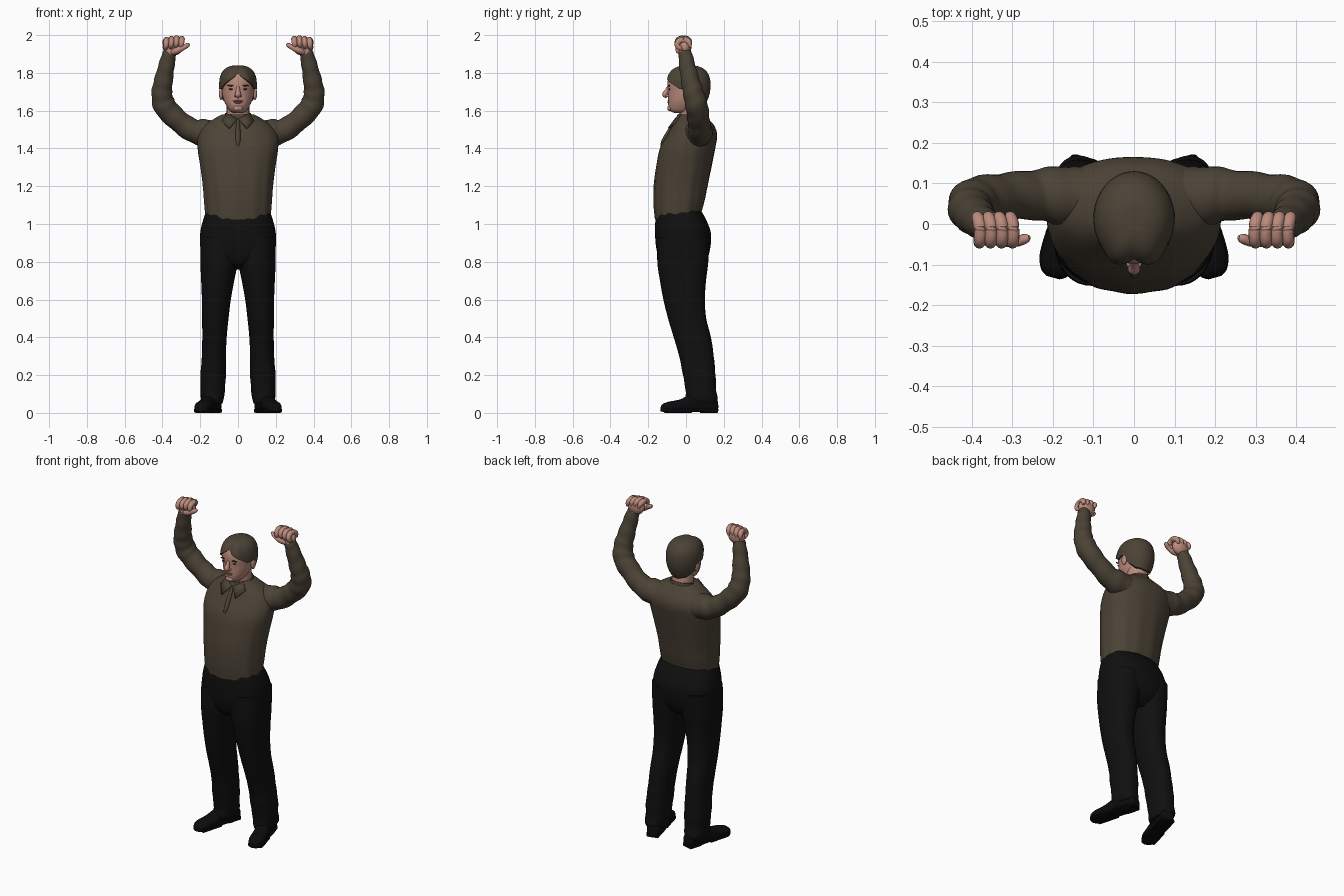
import bpy, bmesh, math
from mathutils import Vector

if "Cube" in bpy.data.objects:
    bpy.data.objects.remove(bpy.data.objects["Cube"])


def material(name, *rgb):
    m = bpy.data.materials.new(name)
    m.use_nodes = True
    m.diffuse_color = (*rgb, 1)
    m.node_tree.nodes["Principled BSDF"].inputs["Base Color"].default_value = (*rgb, 1)
    return m


BROWN = material("olive brown", 0.072, 0.056, 0.037)
SKIN = material("skin", 0.50, 0.26, 0.205)
BLACK = material("trouser black", 0.005, 0.005, 0.005)
SHOE = material("shoe black", 0.0035, 0.0035, 0.0035)
LIP = material("lip", 0.36, 0.14, 0.115)
DARK = material("eye dark", 0.05, 0.03, 0.022)


def smooth_path(rows, steps=5):
    """Catmull-Rom interpolation through rows of numbers."""
    out = []
    for i in range(len(rows) - 1):
        p = [rows[max(i - 1, 0)], rows[i], rows[i + 1], rows[min(i + 2, len(rows) - 1)]]
        for k in range(steps):
            t = k / steps
            out.append([b + 0.5 * t * (c - a + t * (2*a - 5*b + 4*c - d + t * (3*(b - c) + d - a)))
                        for a, b, c, d in zip(*p)])
    return out + [list(rows[-1])]


def skin_rings(name, rings, mat, side=1):
    """Join rings of points into a closed smooth object."""
    bm = bmesh.new()
    rows = [[bm.verts.new((p[0] * side, p[1], p[2])) for p in r] for r in rings]
    n = len(rows[0])
    for a, b in zip(rows, rows[1:]):
        for i in range(n):
            bm.faces.new((a[i], a[(i + 1) % n], b[(i + 1) % n], b[i]))
    bm.faces.new(rows[0])
    bm.faces.new(rows[-1])
    return finish(name, bm, mat)


def finish(name, bm, mat):
    bmesh.ops.recalc_face_normals(bm, faces=bm.faces)
    me = bpy.data.meshes.new(name)
    bm.to_mesh(me)
    bm.free()
    ob = bpy.data.objects.new(name, me)
    bpy.context.collection.objects.link(ob)
    me.materials.append(mat)
    bpy.ops.object.select_all(action="DESELECT")
    ob.select_set(True)
    bpy.context.view_layer.objects.active = ob
    bpy.ops.object.shade_smooth_by_angle(angle=math.radians(50))
    return ob


def power(c, e):
    return math.copysign(abs(c) ** (2 / e), c)


def loft(name, rows, mat, side=1, e=2.0, n=40, place=None, fold=None):
    """Stack superellipses given as (height, x0, x1, y0, y1)."""
    rings = []
    for z, x0, x1, y0, y1 in smooth_path(rows):
        ring = []
        for i in range(n):
            a = math.tau * i / n
            k = 1 + (fold(a, z) if fold else 0)
            p = Vector(((x0 + x1) / 2 + k * (x1 - x0) / 2 * power(math.cos(a), e),
                        (y0 + y1) / 2 + k * (y1 - y0) / 2 * power(math.sin(a), e), z))
            ring.append(place(p) if place else p)
        rings.append(ring)
    return skin_rings(name, rings, mat, side)


def tube(name, rows, mat, side=1, n=20, fold=None):
    """Sweep a circle along (x, y, z, radius) rows."""
    pts = smooth_path(rows)
    rings = []
    for i, (x, y, z, r) in enumerate(pts):
        d = Vector(pts[min(i + 1, len(pts) - 1)][:3]) - Vector(pts[max(i - 1, 0)][:3])
        u = d.cross(Vector((0, 1, 0.01))).normalized()
        v = d.cross(u).normalized()
        ring = []
        for j in range(n):
            a = math.tau * j / n
            k = r * (1 + (fold(a, i) if fold else 0))
            ring.append(Vector((x, y, z)) + k * (u * math.cos(a) + v * math.sin(a)))
        rings.append(ring)
    return skin_rings(name, rings, mat, side)


def blob(name, centre, radii, mat, side=1):
    bm = bmesh.new()
    bmesh.ops.create_uvsphere(bm, u_segments=20, v_segments=12, radius=1)
    for v in bm.verts:
        v.co = [(c + r * q) * s for c, r, q, s in zip(centre, radii, v.co, (side, 1, 1))]
    return finish(name, bm, mat)


# Shirt body with soft vertical folds and a hem that rises to the back
def hem(p):
    fade = max(0, min(1, (1.2 - p.z) / 0.16))
    p.z += fade * 0.18 * (p.y + 0.13)
    return p


def shirt_fold(a, z):
    return 0.011 * math.sin(13 * a + 3 * z) * max(0, min(1, (1.5 - z) / 0.3))


def sym(z, w, y0, y1):
    return (z, -w, w, y0, y1)


loft("shirt_body", [sym(1.03, .172, -.163, .085), sym(1.1, .178, -.17, .1), sym(1.2, .185, -.17, .115),
                    sym(1.3, .198, -.158, .135), sym(1.4, .213, -.138, .155), sym(1.47, .21, -.1, .165),
                    sym(1.52, .18, -.072, .15), sym(1.555, .13, -.055, .12), sym(1.58, .085, -.045, .1)],
     BROWN, e=2.2, n=72, place=hem, fold=shirt_fold)

# Collar band, lower at the throat, with two pointed flaps and a placket
loft("collar_band", [sym(1.535, .088, -.052, .11), sym(1.56, .078, -.045, .102), sym(1.583, .07, -.036, .096)],
     BROWN, place=lambda p: Vector((p.x, p.y, p.z + 0.22 * (p.y - 0.03))))
for side, label in ((1, "left"), (-1, "right")):
    bm = bmesh.new()
    flap = [(.003, -.056, 1.556), (.06, -.03, 1.585), (.085, -.045, 1.545), (.047, -.094, 1.505)]
    bm.faces.new([bm.verts.new((x * side, y, z)) for x, y, z in flap])
    ob = finish(label + "_collar_flap", bm, BROWN)
    mod = ob.modifiers.new("thickness", "SOLIDIFY")
    mod.thickness, mod.offset = 0.008, 0
tube("placket", [(0, -.06, 1.54, .008), (0, -.082, 1.5, .012), (0, -.118, 1.44, .012), (0, -.13, 1.41, .005)], BROWN)

# Trouser seat
loft("trouser_hips", [sym(.76, .07, -.08, .06), sym(.8, .15, -.135, .105), sym(.87, .197, -.157, .128),
                      sym(.95, .2, -.164, .132), sym(1.02, .185, -.162, .108), sym(1.07, .168, -.155, .08)],
     BLACK, e=2.4)

# Head: skull, neck, nose, mouth
loft("head", [sym(1.588, .022, -.06, .02), sym(1.6, .044, -.086, .045), sym(1.63, .064, -.094, .07),
              sym(1.66, .077, -.094, .09), sym(1.7, .085, -.095, .108), sym(1.74, .088, -.098, .115),
              sym(1.78, .083, -.09, .11), sym(1.815, .06, -.06, .085)], SKIN)
tube("neck", [(0, .04, 1.5, .066), (0, .035, 1.56, .062), (0, .028, 1.62, .06), (0, .025, 1.67, .06)], SKIN)
tube("nose", [(0, -.09, 1.73, .008), (0, -.102, 1.705, .011), (0, -.111, 1.685, .015), (0, -.1, 1.673, .008)], SKIN)
blob("upper_lip", (0, -.092, 1.651), (.027, .006, .005), LIP)
blob("lower_lip", (0, -.092, 1.643), (.022, .007, .005), LIP)
blob("chin", (0, -.083, 1.613), (.026, .016, .016), SKIN)

# Hair cap: hairline height by angle away from the front, parted in the middle
HAIRLINE = [(0, 1.795), (14, 1.775), (40, 1.745), (65, 1.715), (90, 1.72), (110, 1.66), (135, 1.63), (181, 1.62)]


def hairline(d):
    for (a, za), (b, zb) in zip(HAIRLINE, HAIRLINE[1:]):
        if d <= b:
            return za + (zb - za) * (d - a) / (b - a)


rings = []
for k in range(-1, 15):
    ring = []
    for i in range(72):
        d = abs((i * 5 + 180) % 360 - 180)
        a = math.radians(i * 5 - 90)
        t = math.sin(max(k, 0) / 14 * math.pi / 2)
        z = hairline(d) + (1.839 - hairline(d)) * t
        u = (z - 1.73) / 0.11
        s = (1 - u ** 2.6) ** (1 / 2.6) if u > 0 else 1 - 0.3 * u * u
        s *= 1 + 0.09 * math.exp(-((d - 28) / 16) ** 2) - 0.04 * math.exp(-(d / 9) ** 2)
        s *= 0.8 if k < 0 else 1
        ring.append((0.1 * s * math.cos(a), 0.014 + 0.116 * s * math.sin(a), z))
    rings.append(ring)
skin_rings("hair", rings, BROWN)


def sleeve_fold(a, i):
    return 0.035 * math.sin(1.25 * i + 1.5 * math.sin(a))


# Shoe axis from heel to toe, turned slightly outward
HEEL, AXIS = Vector((.118, .165, 0)), Vector((.082, -.3, 0)).normalized()
ACROSS = Vector((-AXIS.y, AXIS.x, 0))


def on_foot(p):
    return HEEL + AXIS * p.z + ACROSS * p.x + Vector((0, 0, p.y))


UPPER = [(0, .022, .012, .05), (.012, .036, .004, .08), (.08, .041, .004, .11), (.14, .039, .004, .1),
         (.2, .044, .004, .072), (.26, .044, .004, .06), (.295, .032, .005, .048), (.308, .015, .01, .03)]

for side, label in ((1, "left_"), (-1, "right_")):
    # Trouser leg with a gathered cuff
    loft(label + "trouser_leg",
         [(.05, .082, .185, .005, .16), (.075, .075, .197, -.005, .167), (.12, .07, .197, -.002, .16),
          (.2, .064, .199, -.016, .156), (.3, .064, .191, -.036, .147), (.4, .06, .189, -.065, .132),
          (.5, .05, .19, -.095, .107), (.6, .038, .191, -.12, .1), (.7, .02, .195, -.138, .106),
          (.8, .002, .199, -.152, .118), (.93, .0, .198, -.15, .125)], BLACK, side, e=2.3,
         fold=lambda a, z: 0.02 * math.sin(70 * z + 2 * math.sin(a)) * max(0, 1 - z / 0.45))
    # Shoe upper, sole and heel
    loft(label + "shoe", [(t, -w, w, a, b) for t, w, a, b in UPPER], SHOE, side, e=2.6, place=on_foot)
    loft(label + "sole", [(t, -w * 1.07, w * 1.07, .008, .022) for t, w, a, b in UPPER], SHOE, side, e=5, place=on_foot)
    loft(label + "heel", [(t, -.037, .037, 0, .02) for t in (.006, .05, .085)], SHOE, side, e=5, place=on_foot)
    loft(label + "tread", [(t, -.042, .042, 0, .02) for t in (.15, .2, .28)], SHOE, side, e=5, place=on_foot)
    # Raised sleeve
    tube(label + "sleeve",
         [(.1, .06, 1.47, .075), (.18, .07, 1.482, .073), (.25, .072, 1.5, .061), (.33, .066, 1.56, .058),
          (.388, .056, 1.625, .06), (.403, .04, 1.69, .055), (.396, .025, 1.75, .05), (.38, .008, 1.83, .043),
          (.364, -.004, 1.9, .036), (.362, -.005, 1.905, .028)], BROWN, side, n=28, fold=sleeve_fold)
    # Wrist, palm, curled fingers and thumb
    tube(label + "wrist", [(.37, -.002, 1.87, .028), (.36, -.006, 1.91, .03), (.35, -.006, 1.94, .03)], SKIN, side)
    blob(label + "palm", (.345, -.004, 1.938), (.054, .033, .047), SKIN, side)
    for i, name in enumerate(("index", "middle", "ring", "little")):
        x, top = .298 + .027 * i, 1.98 - .003 * abs(i - 1) ** 1.5
        tube(label + name + "_finger",
             [(x + .012, .022, top - .035, .006), (x + .006, .016, top - .01, .015), (x, -.008, top + .003, .016),
              (x, -.038, top - .004, .0155), (x + .002, -.046, top - .026, .014),
              (x + .004, -.03, top - .042, .011), (x + .004, -.02, top - .045, .004)], SKIN, side, n=12)
    tube(label + "thumb", [(.355, -.02, 1.905, .012), (.325, -.036, 1.918, .018), (.29, -.042, 1.934, .014),
                           (.267, -.036, 1.947, .012), (.257, -.033, 1.953, .005)], SKIN, side, n=12)
    # Ear, eye, brow and nostril wing
    blob(label + "ear", (.09, .022, 1.69), (.011, .02, .033), SKIN, side)
    blob(label + "eye", (.036, -.087, 1.714), (.013, .004, .0045), DARK, side)
    blob(label + "brow", (.037, -.09, 1.733), (.02, .005, .004), DARK, side)
    blob(label + "nostril", (.011, -.098, 1.678), (.008, .01, .007), SKIN, side)
